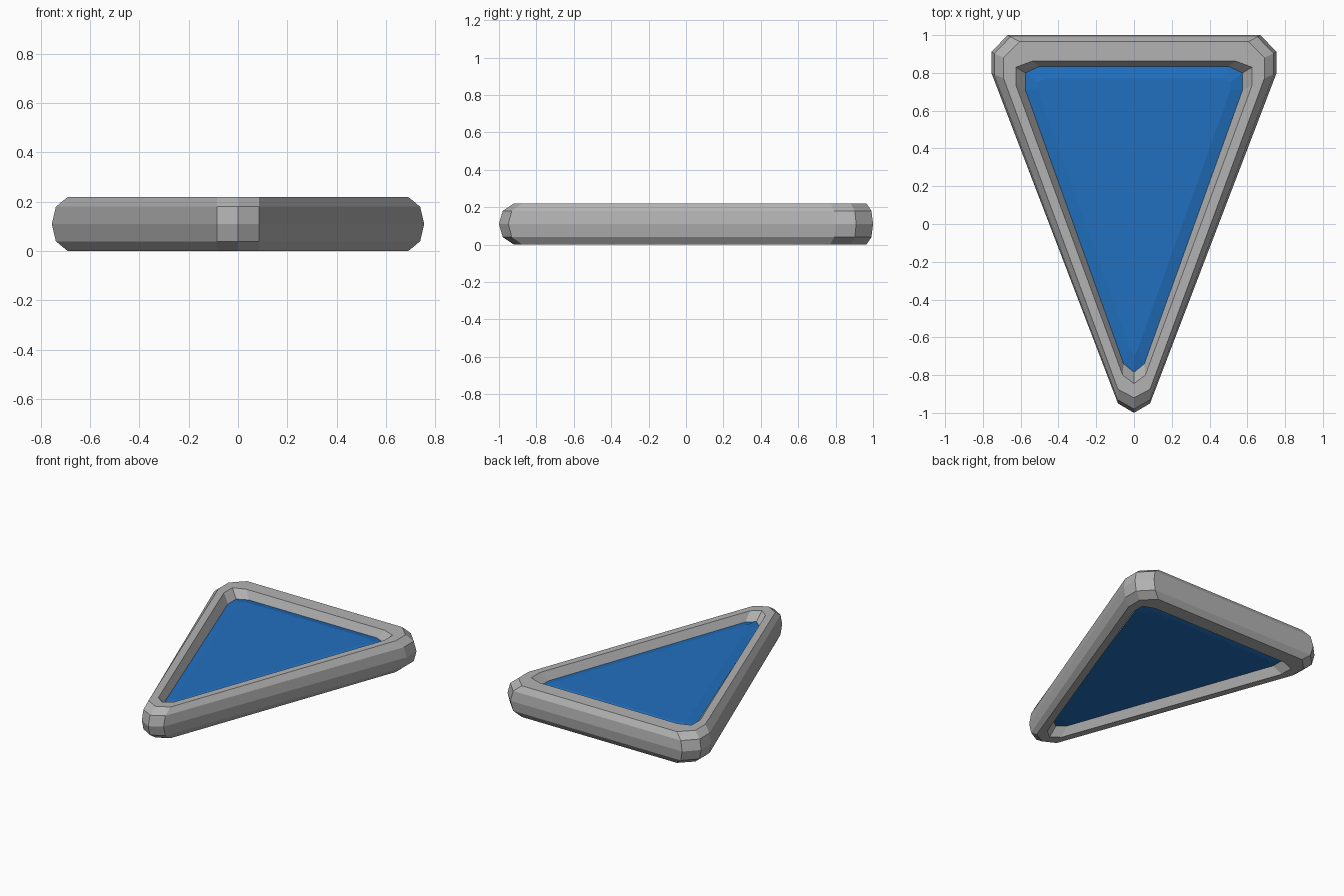
import bpy, bmesh

cube = bpy.data.objects.get("Cube")
if cube:
    bpy.data.objects.remove(cube, do_unlink=True)


def material(name, colour):
    m = bpy.data.materials.new(name)
    m.use_nodes = True
    m.diffuse_color = colour
    m.node_tree.nodes["Principled BSDF"].inputs["Base Color"].default_value = colour
    return m


def outline(half):
    """Mirror half of a triangle with chamfered corners into a closed loop."""
    return half + [(-x, y) for x, y in reversed(half[1:])]


def blend(a, b, t):
    return [(p[0] + (q[0] - p[0]) * t, p[1] + (q[1] - p[1]) * t) for p, q in zip(a, b)]


def loft(name, sections, mat, closed):
    """Bridge stacked outlines; join last to first, or cap both ends."""
    bm = bmesh.new()
    rings = [[bm.verts.new((x, y, z)) for x, y in outline(half)] for half, z in sections]
    pairs = list(zip(rings, rings[1:]))
    if closed:
        pairs.append((rings[-1], rings[0]))
    else:
        bm.faces.new(rings[0])
        bm.faces.new(rings[-1])
    for a, b in pairs:
        for i in range(len(a)):
            j = (i + 1) % len(a)
            bm.faces.new((a[i], a[j], b[j], b[i]))
    bmesh.ops.recalc_face_normals(bm, faces=bm.faces)
    mesh = bpy.data.meshes.new(name)
    bm.to_mesh(mesh)
    bm.free()
    mesh.materials.append(mat)
    obj = bpy.data.objects.new(name, mesh)
    bpy.context.collection.objects.link(obj)


grey = material("frame grey", (0.45, 0.45, 0.45, 1))
blue = material("panel blue", (0.015, 0.16, 0.52, 1))

# Half outlines from the front tip round to the back edge
outer = [(0, -1.0), (0.085, -0.95), (0.755, 0.80), (0.755, 0.91), (0.67, 1.0)]
rim_out = [(0, -0.92), (0.085, -0.875), (0.69, 0.77), (0.69, 0.88), (0.605, 0.965)]
rim_in = [(0, -0.845), (0.06, -0.80), (0.625, 0.735), (0.625, 0.83), (0.54, 0.862)]
wall = [(0, -0.785), (0.055, -0.74), (0.575, 0.71), (0.575, 0.80), (0.50, 0.835)]
plateau = [(0, -0.70), (0.02, -0.66), (0.51, 0.71), (0.51, 0.75), (0.48, 0.77)]

# Frame with a faceted outside and a sloping inner wall
shoulder = blend(outer, rim_out, 0.25)
loft("frame", [(outer, 0.11), (shoulder, 0.18), (rim_out, 0.22), (rim_in, 0.22),
               (wall, 0.165), (wall, 0.055), (rim_in, 0.0), (rim_out, 0.0),
               (shoulder, 0.04)], grey, True)

# Panel with softly bevelled faces on both sides
loft("panel", [(plateau, 0.04), (wall, 0.055), (wall, 0.165), (plateau, 0.18)], blue, False)
